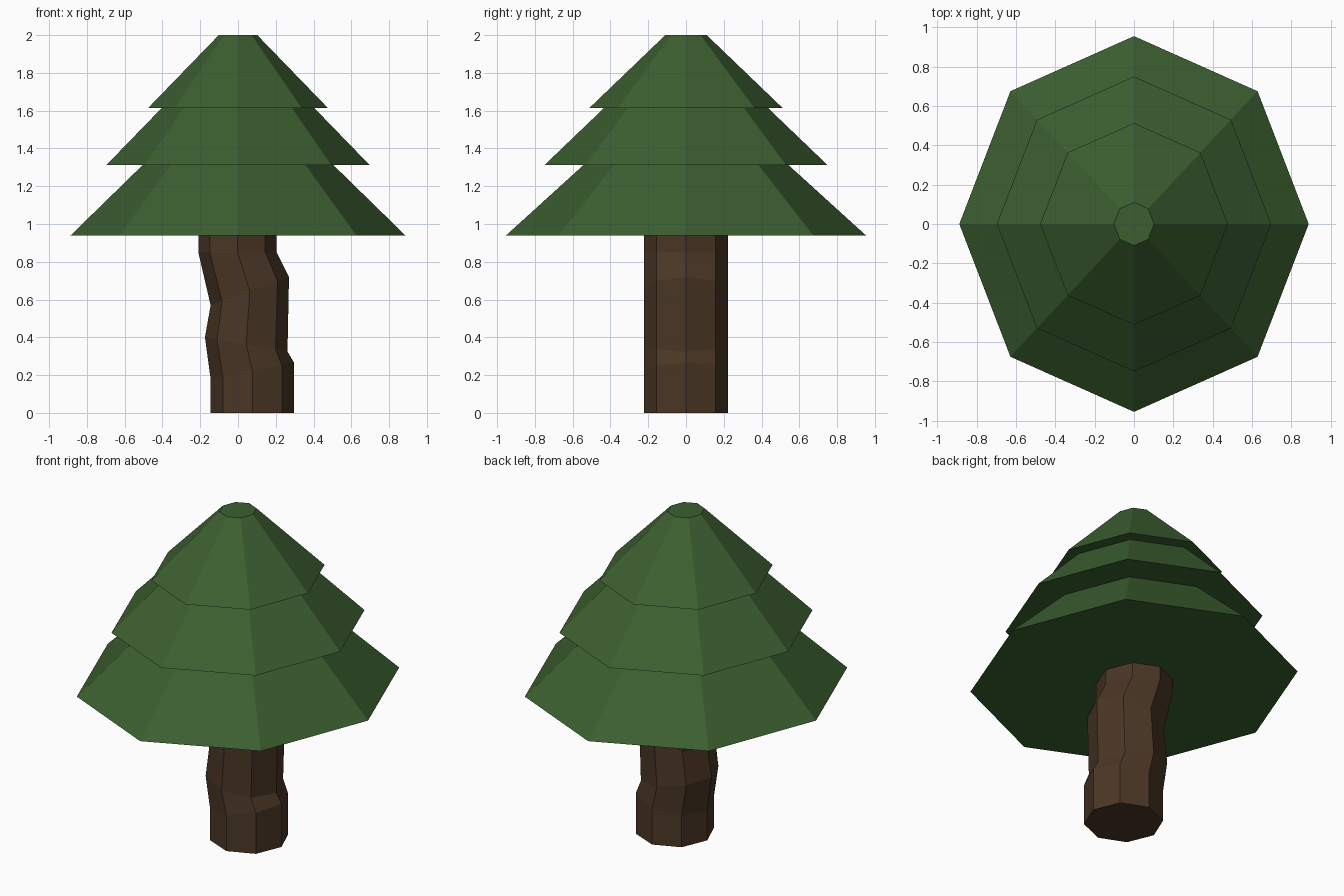
import bpy, bmesh
from math import cos, sin, pi

cube = bpy.data.objects.get("Cube")
if cube:
    bpy.data.objects.remove(cube, do_unlink=True)

SIDES = 8


def make_material(name, color):
    mat = bpy.data.materials.new(name)
    mat.use_nodes = True
    mat.diffuse_color = color
    bsdf = mat.node_tree.nodes["Principled BSDF"]
    bsdf.inputs["Base Color"].default_value = color
    bsdf.inputs["Roughness"].default_value = 0.9
    return mat


def loft(name, rings, mat):
    """Closed octagonal solid; ring = (centre x, x radius, y radius, z, z slope along x)."""
    bm = bmesh.new()
    loops = []
    for cx, rx, ry, z, slope in rings:
        loop = []
        for i in range(SIDES):
            a = 2 * pi * i / SIDES
            dx = rx * cos(a)
            loop.append(bm.verts.new((cx + dx, ry * sin(a), z + slope * dx)))
        loops.append(loop)
    for low, high in zip(loops, loops[1:]):
        for i in range(SIDES):
            j = (i + 1) % SIDES
            bm.faces.new((low[i], low[j], high[j], high[i]))
    bm.faces.new(loops[0][::-1])
    bm.faces.new(loops[-1])
    bmesh.ops.recalc_face_normals(bm, faces=bm.faces)
    mesh = bpy.data.meshes.new(name)
    bm.to_mesh(mesh)
    bm.free()
    mesh.materials.append(mat)
    obj = bpy.data.objects.new(name, mesh)
    bpy.context.collection.objects.link(obj)
    return obj


green = make_material("pine green", (0.045, 0.114, 0.030, 1))
brown = make_material("bark brown", (0.069, 0.037, 0.0185, 1))

# Crooked trunk: each ring is given by its left and right outline points (x, z)
outline = [
    ((-0.145, 0.0), (0.297, 0.0)),
    ((-0.145, 0.18), (0.297, 0.265)),
    ((-0.175, 0.40), (0.262, 0.325)),
    ((-0.145, 0.57), (0.27, 0.72)),
    ((-0.21, 0.85), (0.205, 0.85)),
    ((-0.21, 0.95), (0.205, 0.95)),
]
trunk_rings = []
for (x0, z0), (x1, z1) in outline:
    trunk_rings.append(((x0 + x1) / 2, (x1 - x0) / 2, 0.222,
                        (z0 + z1) / 2, (z1 - z0) / (x1 - x0)))
loft("trunk", trunk_rings, brown)

# Foliage tiers: name, bottom radius and height, top radius and height
DEPTH = 1.075  # crown is slightly deeper than wide
for name, r0, z0, r1, z1 in [
    ("lower_foliage", 0.888, 0.938, 0.505, 1.312),
    ("middle_foliage", 0.697, 1.312, 0.405, 1.613),
    ("upper_foliage", 0.477, 1.613, 0.102, 2.0),
]:
    loft(name, [(0, r0, r0 * DEPTH, z0, 0), (0, r1, r1 * DEPTH, z1, 0)], green)
